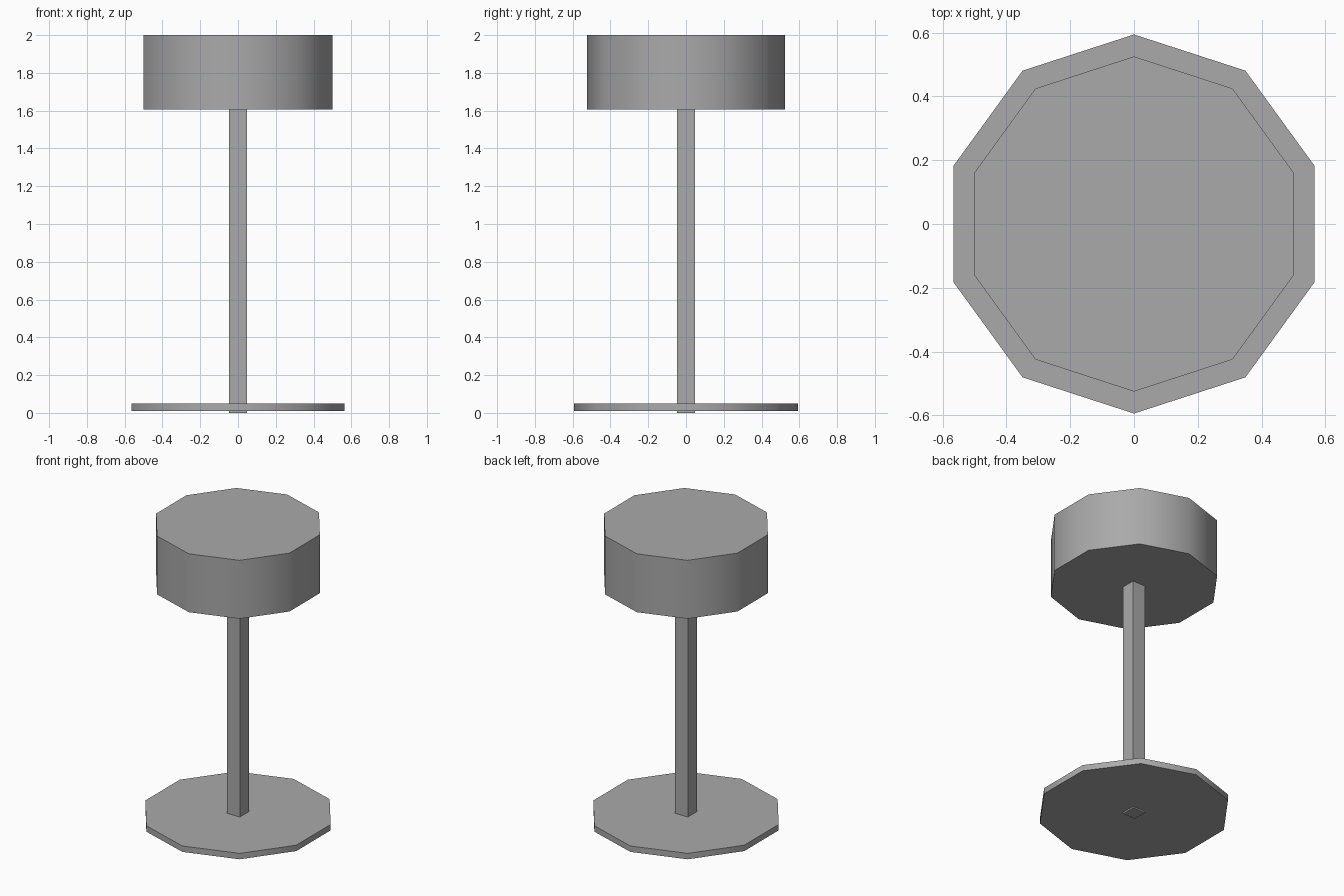
import bpy
import math

cube = bpy.data.objects.get("Cube")
if cube:
    bpy.data.objects.remove(cube, do_unlink=True)

SIDES = 10

grey = bpy.data.materials.new("plain_grey")
grey.use_nodes = True
colour = (0.4, 0.4, 0.4, 1)
grey.diffuse_color = colour
grey.node_tree.nodes["Principled BSDF"].inputs["Base Color"].default_value = colour


def prism(name, sides, radius, bottom, top, turn, smooth=False):
    """Upright prism whose first corner points at the angle turn."""
    angles = [turn + math.tau * i / sides for i in range(sides)]
    ring = [(radius * math.cos(a), radius * math.sin(a)) for a in angles]
    verts = [(x, y, z) for z in (bottom, top) for x, y in ring]
    faces = [(i, (i + 1) % sides, (i + 1) % sides + sides, i + sides) for i in range(sides)]
    faces += [tuple(reversed(range(sides))), tuple(range(sides, 2 * sides))]
    mesh = bpy.data.meshes.new(name)
    mesh.from_pydata(verts, [], faces)
    mesh.materials.append(grey)
    obj = bpy.data.objects.new(name, mesh)
    bpy.context.collection.objects.link(obj)
    if smooth:
        # Rounded walls with crisp rims
        bpy.ops.object.select_all(action='DESELECT')
        obj.select_set(True)
        bpy.context.view_layer.objects.active = obj
        bpy.ops.object.shade_smooth_by_angle(angle=math.radians(40))
    return obj


# Thin foot disc, square pole and drum on top
prism("base_disc", SIDES, 0.594, 0.01, 0.05, math.pi / 2, smooth=True)
prism("pole", 4, 0.048 * math.sqrt(2), 0, 1.62, math.pi / 4)
prism("lamp_shade", SIDES, 0.525, 1.605, 2, math.pi / 2, smooth=True)
